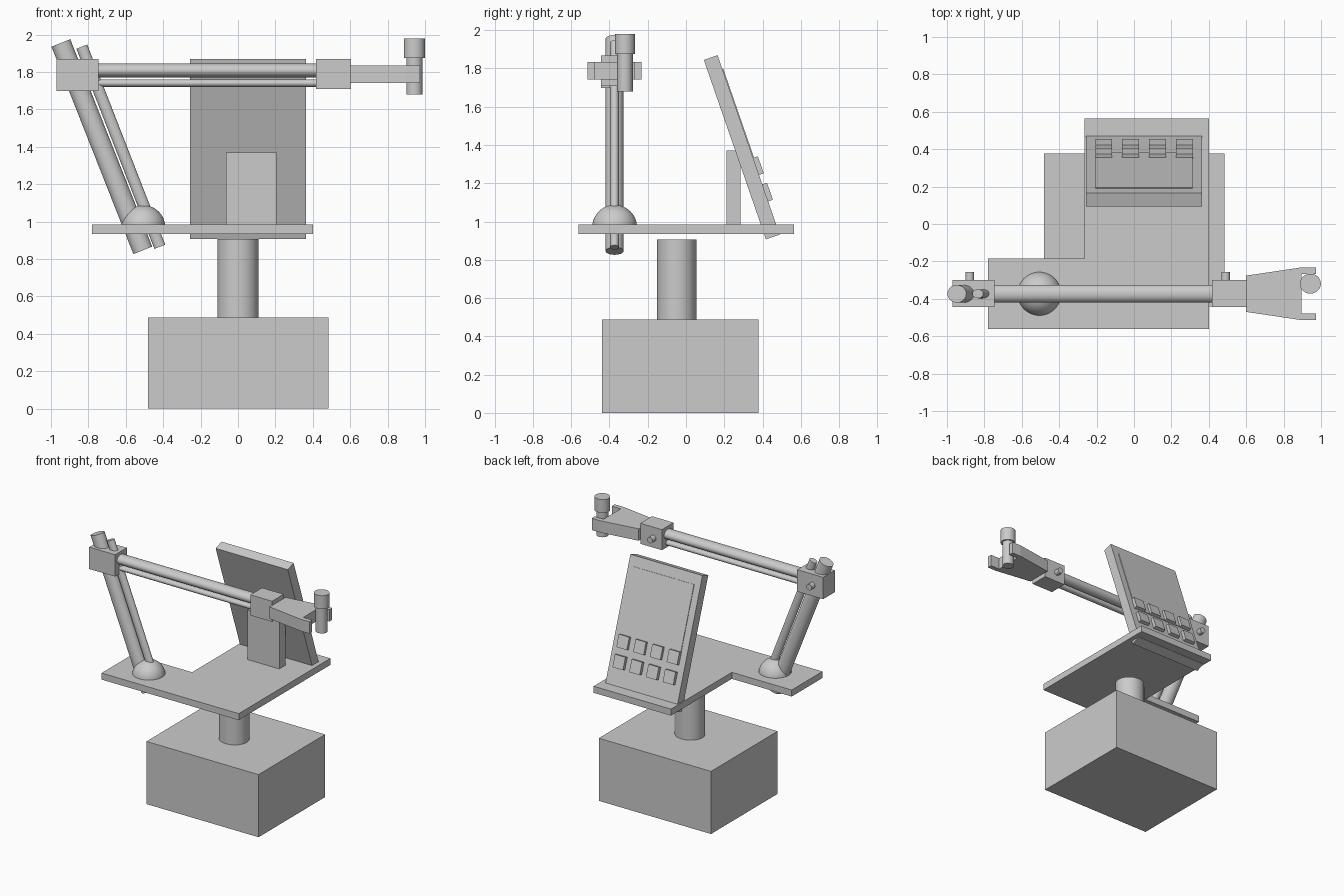
import bpy, bmesh, math
from mathutils import Vector, Matrix

if "Cube" in bpy.data.objects:
    bpy.data.objects.remove(bpy.data.objects["Cube"])


def finish(name, bm, smooth=False):
    bmesh.ops.recalc_face_normals(bm, faces=bm.faces)
    me = bpy.data.meshes.new(name)
    bm.to_mesh(me)
    bm.free()
    ob = bpy.data.objects.new(name, me)
    bpy.context.collection.objects.link(ob)
    if smooth:
        bpy.ops.object.select_all(action='DESELECT')
        ob.select_set(True)
        bpy.context.view_layer.objects.active = ob
        bpy.ops.object.shade_smooth_by_angle(angle=math.radians(40))
    return ob


def box(name, lo, hi, frame=Matrix()):
    lo, hi = Vector(lo), Vector(hi)
    bm = bmesh.new()
    bmesh.ops.create_cube(bm, size=1, matrix=frame @ Matrix.Translation((lo + hi) / 2)
                          @ Matrix.Diagonal((*(hi - lo), 1)))
    return finish(name, bm)


def rod(name, a, b, r, ry=None):
    """Cylinder from a to b; ry optionally gives the half-width along world y."""
    a, b = Vector(a), Vector(b)
    d = (b - a).normalized()
    y = Vector((0, 1, 0)) if abs(d.y) < 0.9 else Vector((1, 0, 0))
    x = y.cross(d).normalized()
    rot = Matrix((x, y, d)).transposed().to_4x4()
    bm = bmesh.new()
    bmesh.ops.create_cone(bm, cap_ends=True, segments=48, radius1=1, radius2=1, depth=1,
                          matrix=Matrix.Translation((a + b) / 2) @ rot
                          @ Matrix.Diagonal((r, ry or r, (b - a).length, 1)))
    return finish(name, bm, True)


def prism(name, outline, z0, z1):
    bm = bmesh.new()
    face = bm.faces.new([bm.verts.new((x, y, z0)) for x, y in outline])
    ext = bmesh.ops.extrude_face_region(bm, geom=[face])
    bmesh.ops.translate(bm, vec=(0, 0, z1 - z0),
                        verts=[v for v in ext['geom'] if isinstance(v, bmesh.types.BMVert)])
    return finish(name, bm)


ARM_Y = -0.373

# Base, column and L-shaped platform
box("base", (-0.48, -0.44, 0), (0.485, 0.378, 0.487))
rod("column", (0, -0.048, 0.45), (0, -0.048, 0.906), 0.109, 0.103)
prism("platform", [(-0.78, -0.562), (0.4, -0.562), (0.4, 0.564), (-0.265, 0.564),
                   (-0.265, -0.185), (-0.78, -0.185)], 0.934, 0.985)

# Tilted control panel; local y points out of its rear face, local z runs up the slope
tilt = Matrix.Translation((0.0, 0.165, 1.869)) @ Matrix.Rotation(math.radians(19.1), 4, 'X')
box("panel", (-0.257, -0.076, -0.992), (0.363, 0, 0), tilt)
box("screen", (-0.205, -0.02, -0.66), (0.312, 0.005, -0.078), tilt)
for row, z in enumerate((-0.615, -0.761)):
    for col in range(4):
        x = -0.162 + 0.144 * col
        box(f"key_{row}_{col}", (x - 0.045, -0.02, z - 0.047), (x + 0.045, 0.026, z + 0.047), tilt)
box("panel_support", (-0.065, 0.212, 0.96), (0.207, 0.286, 1.37))

# Domed socket on the platform
bm = bmesh.new()
bmesh.ops.create_uvsphere(bm, u_segments=48, v_segments=24, radius=1,
                          matrix=Matrix.Translation((-0.506, ARM_Y, 0.97))
                          @ Matrix.Diagonal((0.117, 0.117, 0.117, 1)))
bmesh.ops.bisect_plane(bm, geom=bm.verts[:] + bm.edges[:] + bm.faces[:],
                       plane_co=(0, 0, 0.969), plane_no=(0, 0, -1), clear_outer=True)
bmesh.ops.holes_fill(bm, edges=[e for e in bm.edges if e.is_boundary])
finish("socket_dome", bm, True)

# Leaning mast and its thin companion rod
rod("mast", (-0.509, ARM_Y, 0.846), (-0.947, ARM_Y, 1.955), 0.054, 0.047)
rod("mast_rod", (-0.418, ARM_Y, 0.865), (-0.835, ARM_Y, 1.935), 0.031, 0.024)

# Horizontal arm and its thin companion rod
rod("arm", (-0.8, ARM_Y, 1.808), (0.45, ARM_Y, 1.808), 0.037, 0.047)
rod("arm_rod", (-0.8, ARM_Y, 1.74), (0.45, ARM_Y, 1.74), 0.02, 0.024)

# Clamp blocks with locking knobs
for name, x0, x1, z0, kx in (("elbow", -0.97, -0.747, 1.698, -0.878),
                             ("wrist", 0.417, 0.603, 1.708, 0.49)):
    box(name + "_block", (x0, ARM_Y - 0.07, z0), (x1, ARM_Y + 0.073, 1.868))
    rod(name + "_knob", (kx, ARM_Y, 1.782), (kx, -0.257, 1.782), 0.023)

# Flared fork holder, mirrored outline about the arm axis
half = [(0.6, 0.097), (0.896, 0.141), (0.973, 0.141), (0.973, 0.105), (0.896, 0.105)]
prism("fork", [(x, ARM_Y + y) for x, y in half]
      + [(x, ARM_Y - y) for x, y in reversed(half)], 1.742, 1.834)

# Pin held in the fork
rod("pin_shaft", (0.943, -0.319, 1.68), (0.943, -0.319, 1.9), 0.043, 0.041)
rod("pin_head", (0.943, -0.319, 1.875), (0.943, -0.319, 1.979), 0.056, 0.053)
